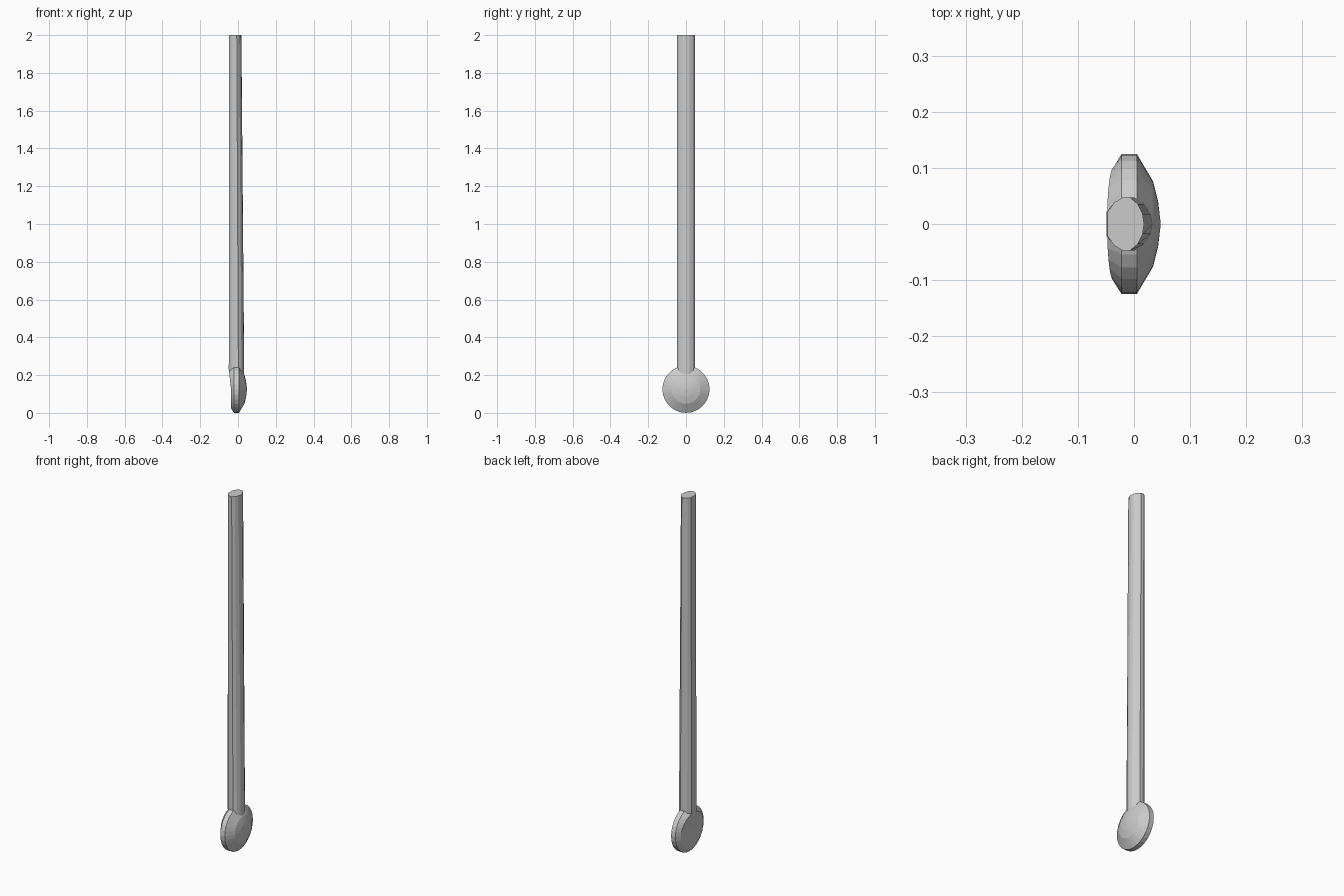
import bpy, bmesh, math

cube = bpy.data.objects.get("Cube")
if cube:
    bpy.data.objects.remove(cube)

grey = bpy.data.materials.new("light_grey")
grey.use_nodes = True
grey.diffuse_color = (0.6, 0.6, 0.6, 1)
grey.node_tree.nodes["Principled BSDF"].inputs["Base Color"].default_value = (0.6, 0.6, 0.6, 1)


def loft(name, rings):
    """Skin a row of equal-sized vertex rings and cap both ends."""
    bm = bmesh.new()
    loops = [[bm.verts.new(p) for p in ring] for ring in rings]
    n = len(loops[0])
    for a, b in zip(loops, loops[1:]):
        for i in range(n):
            j = (i + 1) % n
            bm.faces.new((a[i], a[j], b[j], b[i]))
    bm.faces.new(loops[0])
    bm.faces.new(loops[-1])
    bmesh.ops.recalc_face_normals(bm, faces=bm.faces)
    mesh = bpy.data.meshes.new(name)
    bm.to_mesh(mesh)
    bm.free()
    mesh.materials.append(grey)
    obj = bpy.data.objects.new(name, mesh)
    bpy.context.collection.objects.link(obj)
    return obj


# Round head: flat back, bevelled rim, shallow dome on the left side
SIDES, HEAD_Z = 28, 0.125


def head_ring(x, r, flare=0):
    ring = []
    for i in range(SIDES):
        a = math.tau * i / SIDES
        up = max(0, math.sin(a))
        ring.append((x - flare * up, r * math.cos(a), HEAD_Z + r * math.sin(a)))
    return ring


profile = [(-0.037, 0.02, 0), (-0.037, 0.1, 0.011), (-0.022, 0.125, 0), (0.005, 0.125, 0),
           (0.034, 0.076, 0), (0.043, 0.04, 0), (0.047, 0.006, 0)]
loft("round_head", [head_ring(*p) for p in profile])

# Shaft: faceted oval section, wider towards the head
half = [(0, 0.022), (0.18, 0.038), (0.4, 0.047), (0.62, 0.047), (0.82, 0.036), (0.96, 0.018)]
section = half + [(1, 0)] + [(t, -y) for t, y in reversed(half)]


def shaft_ring(z, x0, x1):
    return [(x0 + t * (x1 - x0), y, z) for t, y in section]


loft("shaft", [shaft_ring(0.15, -0.036, 0.03), shaft_ring(0.23, -0.049, 0.033),
               shaft_ring(2.0, -0.047, 0.018)])
